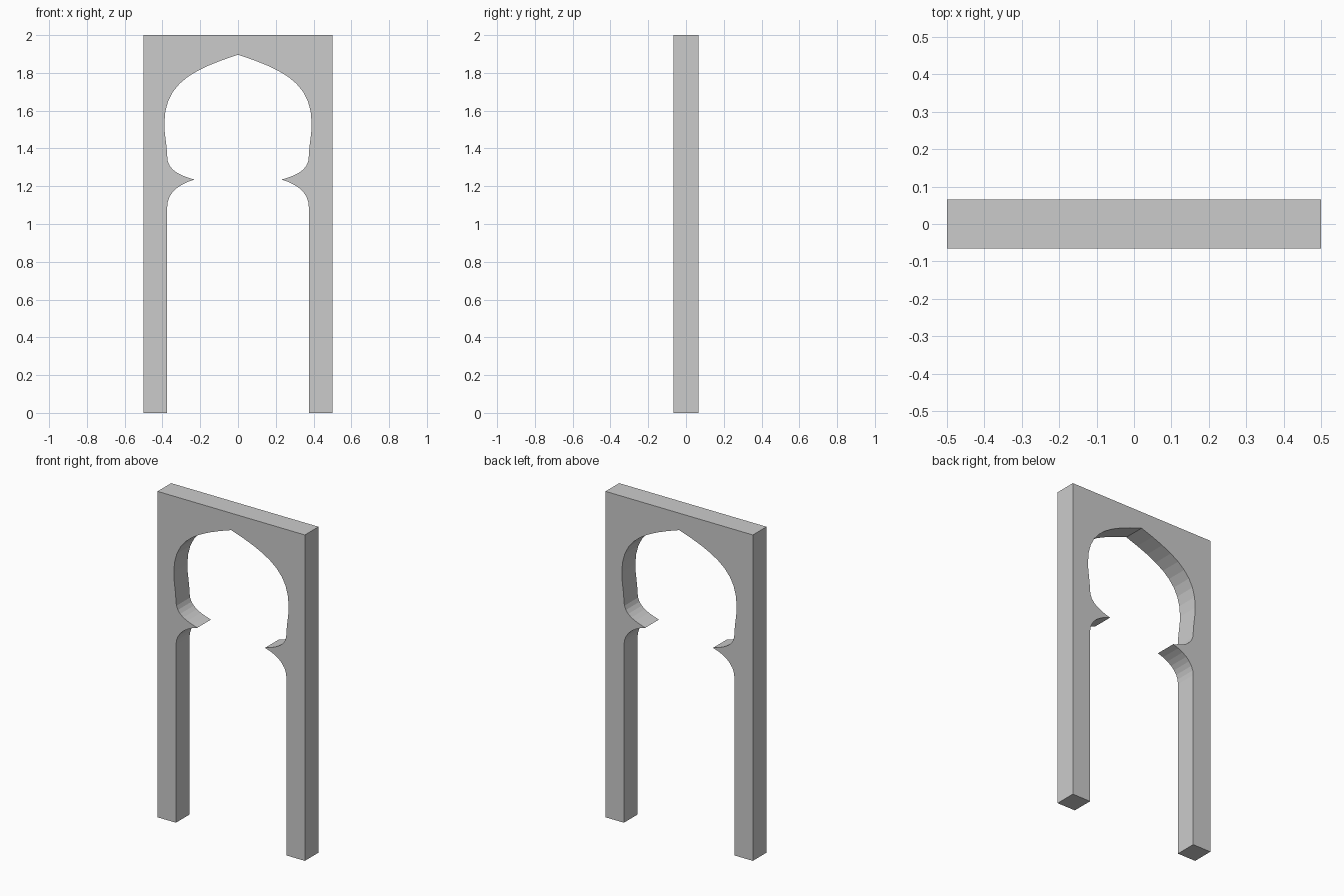
import bpy, bmesh
from mathutils import Vector
from mathutils.geometry import interpolate_bezier

if "Cube" in bpy.data.objects:
    bpy.data.objects.remove(bpy.data.objects["Cube"])

DEPTH = 0.132


def bezier(p0, h0, h1, p1, steps):
    pts = interpolate_bezier(*[Vector((x, 0, z)) for x, z in (p0, h0, h1, p1)], steps + 1)
    return [(p.x, p.z) for p in pts]


# Right half of the opening, from the floor up to the pointed apex
curves = [
    bezier((0.375, 1.09), (0.375, 1.16), (0.32, 1.21), (0.23, 1.235), 7),    # under the cusp
    bezier((0.23, 1.235), (0.32, 1.26), (0.375, 1.29), (0.375, 1.36), 7),    # over the cusp
    bezier((0.375, 1.36), (0.376, 1.42), (0.39, 1.47), (0.39, 1.53), 4),     # horseshoe flare
    bezier((0.39, 1.53), (0.39, 1.74), (0.25, 1.815), (0.0, 1.896), 9),      # pointed arch
]
half = [(0.375, 0.0), curves[0][0]]
for c in curves:
    half += c[1:]

# Whole frame outline: opening right to left, then around the outside
outline = half + [(-x, z) for x, z in reversed(half[:-1])]
outline += [(-0.5, 0), (-0.5, 2), (0.5, 2), (0.5, 0)]

# Extrude the outline through the wall thickness
bm = bmesh.new()
face = bm.faces.new([bm.verts.new((x, -DEPTH / 2, z)) for x, z in outline])
ext = bmesh.ops.extrude_face_region(bm, geom=[face], use_keep_orig=True)
moved = [v for v in ext["geom"] if isinstance(v, bmesh.types.BMVert)]
bmesh.ops.translate(bm, verts=moved, vec=(0, DEPTH, 0))
bmesh.ops.recalc_face_normals(bm, faces=bm.faces)

mesh = bpy.data.meshes.new("arch_frame")
bm.to_mesh(mesh)
bm.free()
bpy.context.collection.objects.link(bpy.data.objects.new("arch_frame", mesh))
